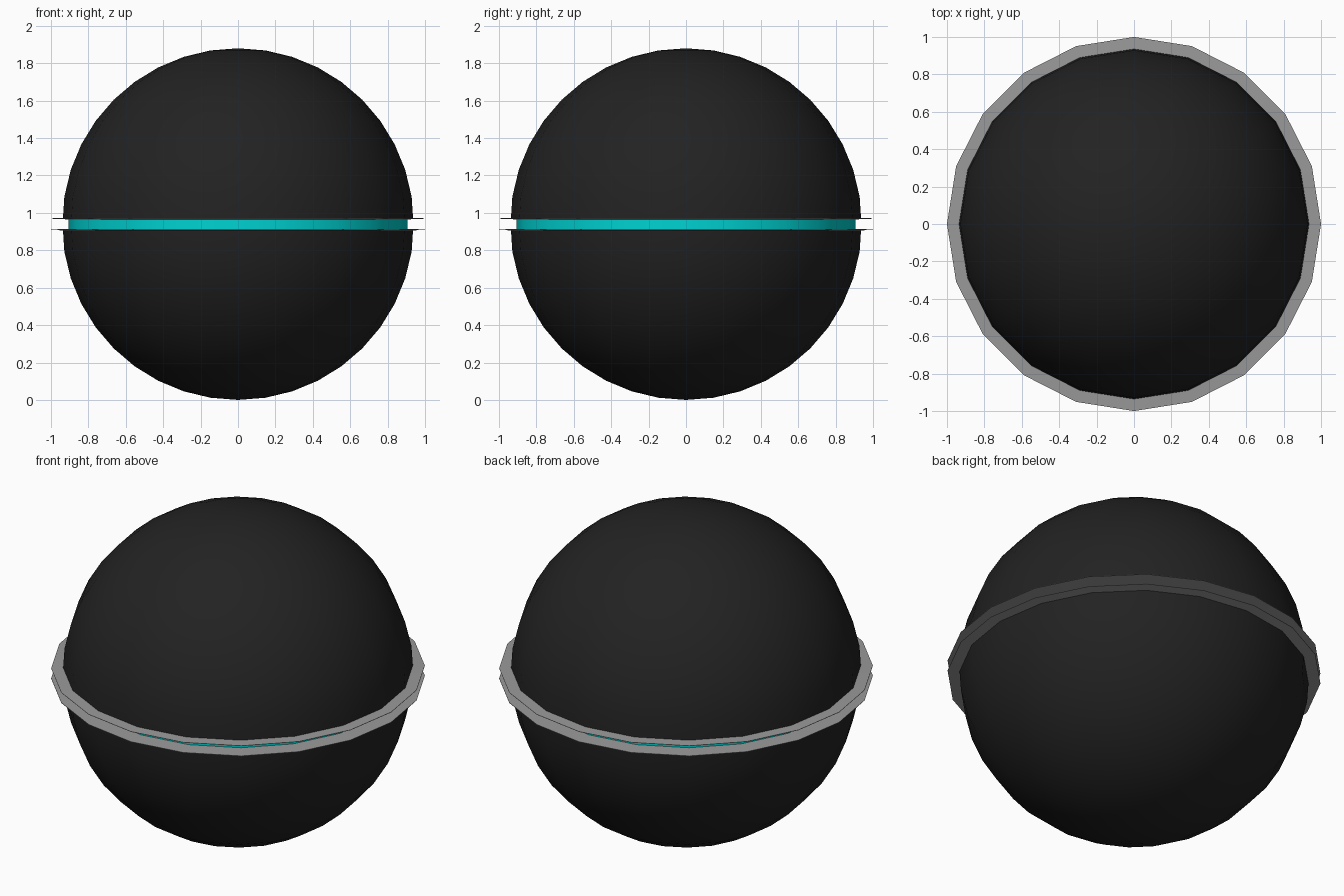
import bpy, bmesh, math

if "Cube" in bpy.data.objects:
    bpy.data.objects.remove(bpy.data.objects["Cube"])

SIDES = 20
R = 0.94          # ball radius, also height of its centre
GAP = 0.03        # half height of the slot


def material(name, rgb):
    m = bpy.data.materials.new(name)
    m.diffuse_color = (*rgb, 1)
    m.use_nodes = True
    m.node_tree.nodes["Principled BSDF"].inputs["Base Color"].default_value = m.diffuse_color
    return m


black = material("matte black", (0.016, 0.016, 0.016))
grey = material("mid grey", (0.32, 0.32, 0.32))
cyan = material("bright cyan", (0.0, 0.65, 0.65))


def lathe(name, profile, mat, closed=False, angle=30):
    """Spin (radius, z) points around the z axis."""
    bm = bmesh.new()
    rings = []
    for r, z in profile:
        if r < 1e-5:
            rings.append([bm.verts.new((0, 0, z))] * SIDES)
        else:
            rings.append([bm.verts.new((r * math.cos(2 * math.pi * i / SIDES),
                                        r * math.sin(2 * math.pi * i / SIDES), z))
                          for i in range(SIDES)])
    pairs = list(zip(rings, rings[1:]))
    if closed:
        pairs.append((rings[-1], rings[0]))
    for a, b in pairs:
        for i in range(SIDES):
            j = (i + 1) % SIDES
            bm.faces.new(list(dict.fromkeys((a[i], a[j], b[j], b[i]))))
    bmesh.ops.recalc_face_normals(bm, faces=bm.faces[:])
    me = bpy.data.meshes.new(name)
    bm.to_mesh(me)
    bm.free()
    me.materials.append(mat)
    ob = bpy.data.objects.new(name, me)
    bpy.context.collection.objects.link(ob)
    bpy.ops.object.select_all(action='DESELECT')
    ob.select_set(True)
    bpy.context.view_layer.objects.active = ob
    bpy.ops.object.shade_smooth_by_angle(angle=math.radians(angle))
    return ob


for label, s in (("upper", 1), ("lower", -1)):
    # half shell of the ball, with a flat cut edge at the slot
    arc = [(R * math.cos(math.radians(9 * k)), R + s * R * math.sin(math.radians(9 * k)))
           for k in range(1, 10)]
    shell = [(0.9, R + s * GAP), (0.936, R + s * GAP)] + arc + [(0, R + s * R)]
    lathe(label + "_shell", shell, black)
    # thin tapered rim plate
    z = R + s * GAP
    rim = [(0.88, z - 0.006), (1.0, z - 0.001), (1.0, z + 0.001), (0.88, z + 0.006)]
    lathe(label + "_rim", rim, grey, closed=True)

# glowing band inside the slot
lathe("inner_band", [(0.905, R - GAP), (0.905, R + GAP)], cyan)
